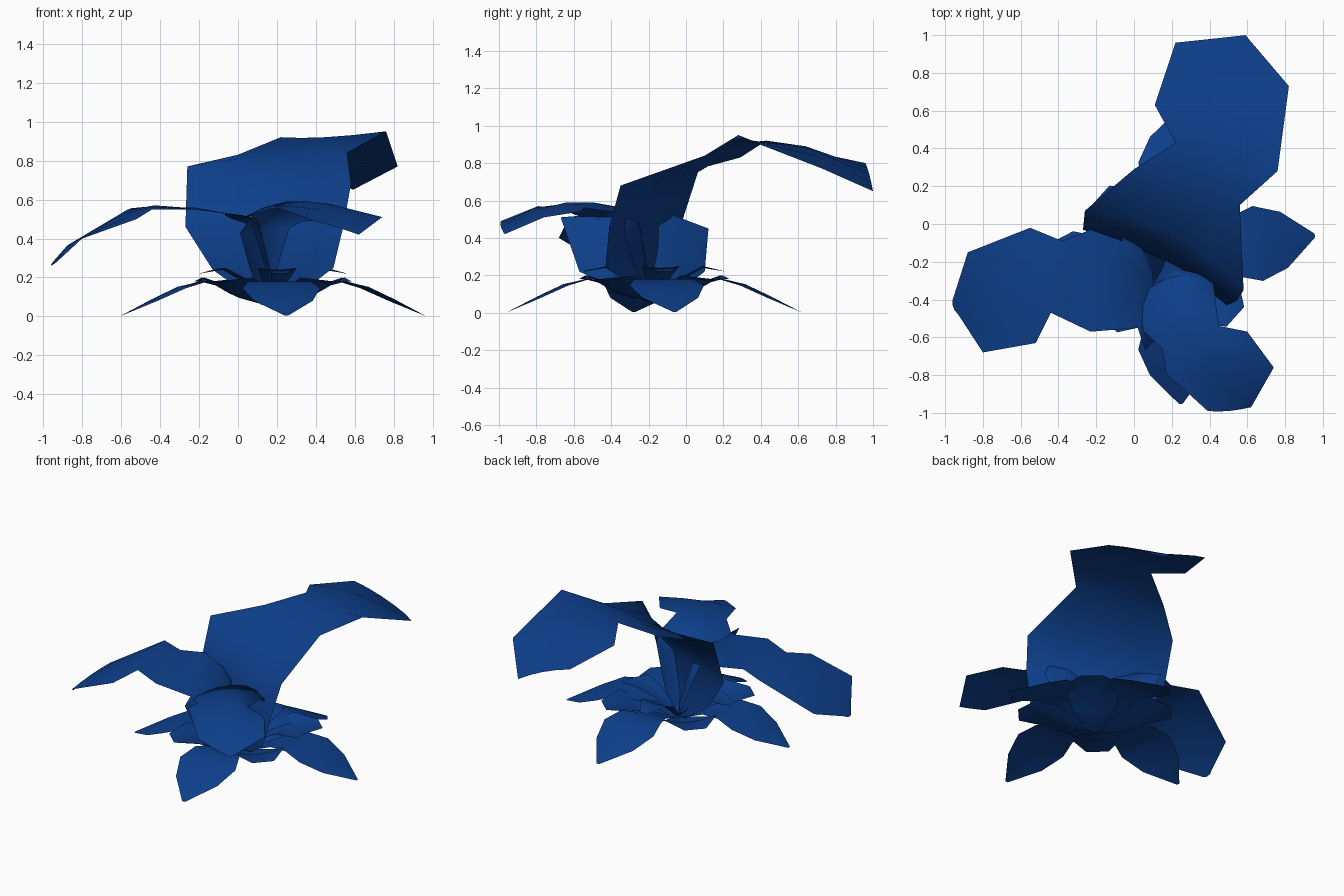
import bpy
import math

BLUE = bpy.data.materials.new("petal_blue")
BLUE.diffuse_color = (0.004, 0.05, 0.26, 1)
CX, CY = 0.18, -0.17      # point all leaves grow from


def sheet(name, rows):
    """Skin rows of (left, middle, right) points, bowed across five columns."""
    verts, faces = [], []
    for l, m, r in rows:
        for t in (0, 0.25, 0.5, 0.75, 1):
            a, b, c = (1 - t) * (1 - 2 * t), 4 * t * (1 - t), t * (2 * t - 1)
            verts.append([a * l[i] + b * m[i] + c * r[i] for i in range(3)])
    for j in range(len(rows) - 1):
        for i in range(4):
            k = j * 5 + i
            faces.append((k, k + 1, k + 6, k + 5))
    me = bpy.data.meshes.new(name)
    me.from_pydata(verts, [], faces)
    me.materials.append(BLUE)
    me.shade_smooth()
    ob = bpy.data.objects.new(name, me)
    bpy.context.collection.objects.link(ob)
    return ob


def leaf_ring(name, angles, profile):
    """Leaves around the centre; profile is (reach, height, half width, edge lift)."""
    for n, angle in enumerate(angles):
        a = math.radians(angle)
        c, s = math.cos(a), math.sin(a)
        rows = []
        for r, z, w, lift in profile:
            rows.append([(CX + r * c - k * w * s, CY + r * s + k * w * c, z + abs(k) * lift)
                         for k in (1, 0, -1)])
        sheet(f"{name}_{n + 1}", rows)


# Tall back petal, rising through the heart and arching backwards
sheet("back_petal", [
    ((0.12, -0.15, 0.06), (0.18, -0.18, 0.05), (0.24, -0.21, 0.06)),
    ((-0.13, -0.05, 0.24), (0.18, -0.20, 0.22), (0.49, -0.43, 0.25)),
    ((-0.27, -0.03, 0.46), (0.18, -0.20, 0.46), (0.54, -0.41, 0.46)),
    ((-0.26, 0.07, 0.77), (0.22, -0.06, 0.70), (0.58, -0.35, 0.68)),
    ((0.00, 0.29, 0.83), (0.32, 0.15, 0.84), (0.56, 0.10, 0.84)),
    ((0.22, 0.43, 0.92), (0.45, 0.35, 0.92), (0.76, 0.28, 0.95)),
    ((0.11, 0.63, 0.87), (0.46, 0.66, 0.88), (0.82, 0.73, 0.77)),
    ((0.22, 0.96, 0.80), (0.41, 0.98, 0.74), (0.59, 1.00, 0.65))])

# Left petal
sheet("left_petal", [
    ((0.18, -0.24, 0.06), (0.17, -0.18, 0.05), (0.15, -0.11, 0.06)),
    ((0.15, -0.57, 0.22), (0.15, -0.21, 0.22), (-0.02, 0.10, 0.22)),
    ((0.06, -0.67, 0.51), (0.10, -0.25, 0.43), (-0.12, 0.12, 0.45)),
    ((0.02, -0.55, 0.52), (0.10, -0.27, 0.50), (-0.06, -0.09, 0.53)),
    ((-0.23, -0.57, 0.55), (-0.20, -0.30, 0.55), (-0.23, -0.03, 0.56)),
    ((-0.44, -0.47, 0.55), (-0.43, -0.28, 0.57), (-0.38, -0.09, 0.56)),
    ((-0.52, -0.63, 0.50), (-0.58, -0.33, 0.53), (-0.55, -0.02, 0.555)),
    ((-0.80, -0.68, 0.40), (-0.85, -0.41, 0.38), (-0.88, -0.15, 0.36)),
    ((-0.93, -0.48, 0.28), (-0.96, -0.43, 0.26), (-0.95, -0.37, 0.28))])

# Front petal
sheet("front_petal", [
    ((0.13, -0.20, 0.06), (0.18, -0.18, 0.05), (0.23, -0.16, 0.06)),
    ((0.06, -0.38, 0.25), (0.19, -0.21, 0.25), (0.38, -0.28, 0.25)),
    ((0.01, -0.47, 0.43), (0.21, -0.24, 0.45), (0.46, -0.33, 0.43)),
    ((0.08, -0.34, 0.52), (0.25, -0.27, 0.55), (0.42, -0.32, 0.53)),
    ((0.01, -0.53, 0.50), (0.25, -0.50, 0.59), (0.45, -0.54, 0.56)),
    ((0.15, -0.66, 0.55), (0.36, -0.64, 0.59), (0.60, -0.57, 0.54)),
    ((0.17, -0.79, 0.57), (0.43, -0.80, 0.55), (0.74, -0.76, 0.51)),
    ((0.39, -0.99, 0.49), (0.50, -0.99, 0.46), (0.62, -0.97, 0.42))])

# Four long drooping leaves with tips on the ground
leaf_ring("long_leaf", (8, 85, 188, 275), [
    (0.0, 0.05, 0.02, 0), (0.22, 0.14, 0.09, 0.01), (0.36, 0.18, 0.16, 0),
    (0.48, 0.155, 0.20, -0.01), (0.62, 0.09, 0.15, -0.01), (0.785, 0.005, 0.01, 0)])

# Short blunt leaves between the long ones, forming a bowl
leaf_ring("short_leaf", (-42, 48, 138, 228), [
    (0.0, 0.05, 0.02, 0), (0.18, 0.09, 0.14, 0.03), (0.34, 0.17, 0.17, 0.03),
    (0.48, 0.18, 0.07, 0)])

# Small leaves in the heart
leaf_ring("inner_leaf", (8, 90, 188, 275), [
    (0.0, 0.06, 0.02, 0), (0.14, 0.17, 0.07, 0.02), (0.26, 0.24, 0.10, 0.01),
    (0.38, 0.22, 0.03, 0)])
